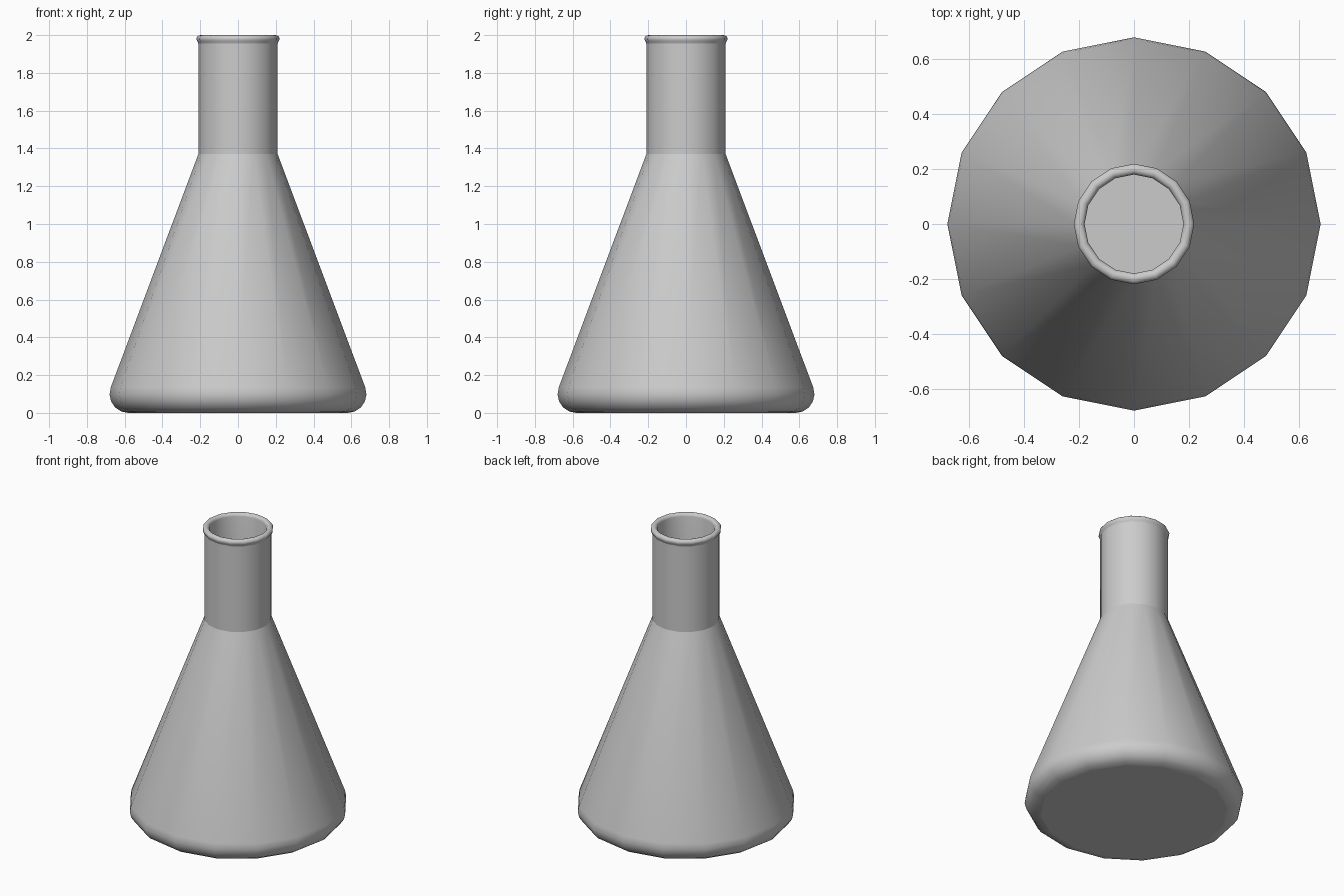
import bpy, bmesh
from math import sin, cos, pi, radians

if "Cube" in bpy.data.objects:
    bpy.data.objects.remove(bpy.data.objects["Cube"])

SIDES = 16


def arc(cx, cz, r, a0, a1, n):
    return [(cx + r * cos(radians(a0 + (a1 - a0) * i / n)),
             cz + r * sin(radians(a0 + (a1 - a0) * i / n))) for i in range(n + 1)]


def lathe(name, profile, sharp_heights):
    bm = bmesh.new()
    rings = []
    for r, z in profile:
        rings.append([bm.verts.new((r * cos(2 * pi * i / SIDES), r * sin(2 * pi * i / SIDES), z))
                      for i in range(SIDES)])
    for a, b in zip(rings, rings[1:]):
        for i in range(SIDES):
            j = (i + 1) % SIDES
            bm.faces.new((a[i], a[j], b[j], b[i]))
    # outer base and inner floor discs
    bm.faces.new(rings[0])
    bm.faces.new(rings[-1])
    bmesh.ops.recalc_face_normals(bm, faces=bm.faces)
    for f in bm.faces:
        f.smooth = True
    # crisp creases around the base discs and where the neck meets the cone
    for e in bm.edges:
        z0, z1 = (v.co.z for v in e.verts)
        if abs(z0 - z1) < 1e-5 and any(abs(z0 - h) < 1e-4 for h in sharp_heights):
            e.smooth = False
    me = bpy.data.meshes.new(name)
    bm.to_mesh(me)
    bm.free()
    ob = bpy.data.objects.new(name, me)
    bpy.context.collection.objects.link(ob)
    return ob


# outer wall: rounded heel, cone, straight neck
outer = arc(0.58, 0.10, 0.10, -90, 20.5, 5) + [(0.21, 1.37), (0.21, 1.955)]
# rolled lip bead
lip = arc(0.20, 1.98, 0.02, -45, 180, 8)
# inner wall, back down to the floor
inner = [(0.18, 1.365)] + arc(0.58, 0.10, 0.07, 20.5, -90, 5)

lathe("flask", outer + lip + inner, (0.0, 0.03, 1.37, 1.365, 1.955))
